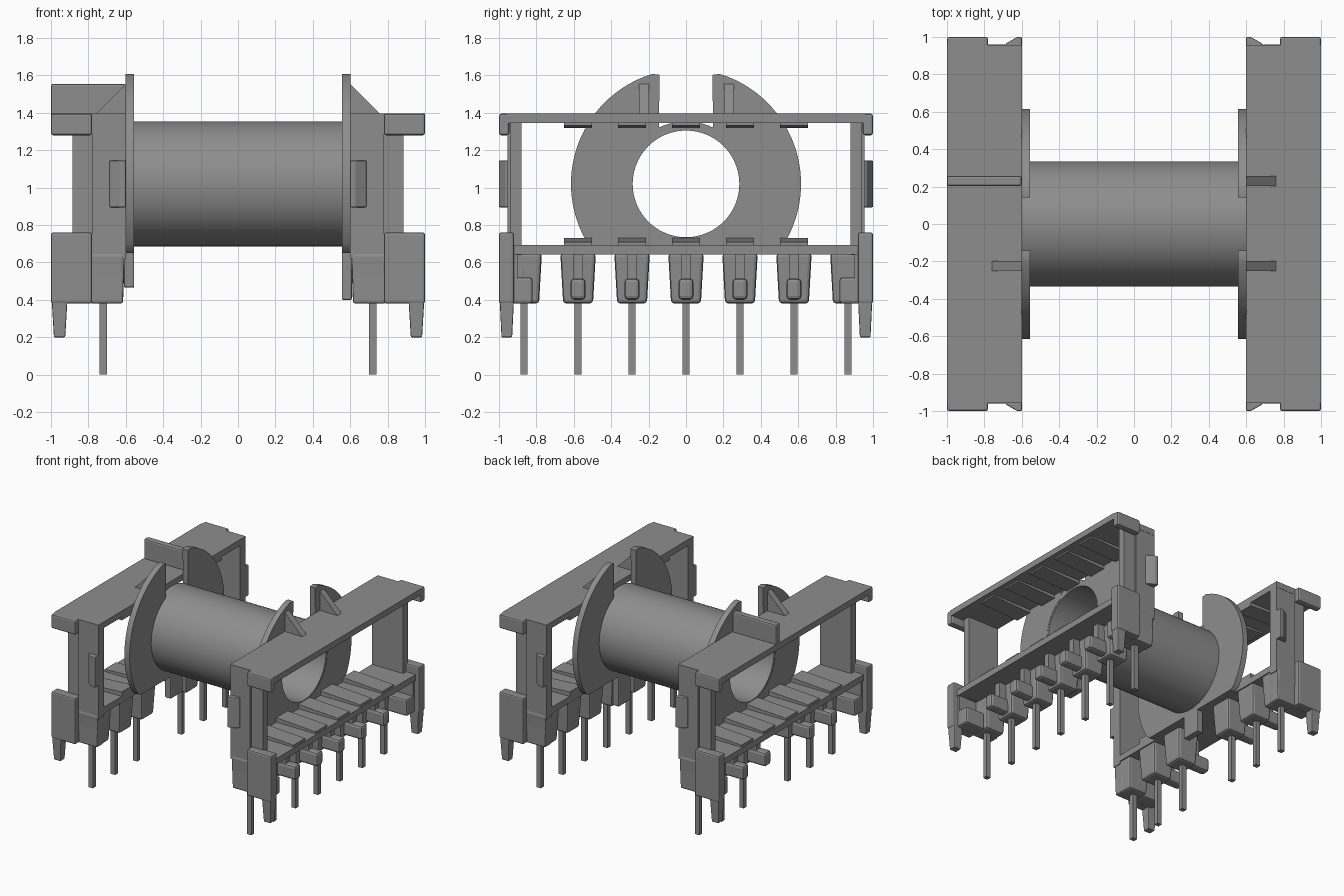
import bpy, bmesh, math

if "Cube" in bpy.data.objects:
    bpy.data.objects.remove(bpy.data.objects["Cube"])

GREY = (0.27, 0.27, 0.27, 1.0)
mat = bpy.data.materials.new("matte_grey")
mat.use_nodes = True
mat.diffuse_color = GREY
bsdf = mat.node_tree.nodes["Principled BSDF"]
bsdf.inputs["Base Color"].default_value = GREY
bsdf.inputs["Roughness"].default_value = 0.6


def finish(name, bm, bevel=0.0, smooth=False):
    """Turn a bmesh into a named object."""
    bmesh.ops.recalc_face_normals(bm, faces=bm.faces)
    me = bpy.data.meshes.new(name)
    bm.to_mesh(me)
    bm.free()
    me.materials.append(mat)
    ob = bpy.data.objects.new(name, me)
    bpy.context.collection.objects.link(ob)
    if bevel:
        mod = ob.modifiers.new("rounding", "BEVEL")
        mod.width = bevel
        mod.segments = 2
        mod.limit_method = "ANGLE"
    if smooth:
        bpy.ops.object.select_all(action="DESELECT")
        ob.select_set(True)
        bpy.context.view_layer.objects.active = ob
        bpy.ops.object.shade_smooth_by_angle(angle=math.radians(30))
    return ob


def box(name, x, y, z, bevel=0.0, taper=(1, 1)):
    """Box from three ranges; taper scales the bottom end."""
    bm = bmesh.new()
    bmesh.ops.create_cube(bm, size=1)
    cx, cy = sum(x) / 2, sum(y) / 2
    for v in bm.verts:
        tx, ty = taper if v.co.z < 0 else (1, 1)
        v.co = (cx + v.co.x * abs(x[1] - x[0]) * tx,
                cy + v.co.y * abs(y[1] - y[0]) * ty,
                sum(z) / 2 + v.co.z * abs(z[1] - z[0]))
    return finish(name, bm, bevel)


def prism(name, points, offset, bevel=0.0):
    """Extrude a planar outline along an offset."""
    bm = bmesh.new()
    face = bm.faces.new([bm.verts.new(p) for p in points])
    ext = bmesh.ops.extrude_face_region(bm, geom=[face])
    bmesh.ops.translate(bm, vec=offset,
                        verts=[g for g in ext["geom"] if isinstance(g, bmesh.types.BMVert)])
    return finish(name, bm, bevel)


def ring_strip(name, pairs, x0, x1, closed):
    """Solid plate from matching inner/outer (y, z) points."""
    bm = bmesh.new()
    rows = [[bm.verts.new((x, *p)) for x, p in
             ((x0, i), (x0, o), (x1, o), (x1, i))] for i, o in pairs]
    n = len(rows)
    for k in range(n if closed else n - 1):
        a, b = rows[k], rows[(k + 1) % n]
        for j in range(4):
            bm.faces.new((a[j], a[(j + 1) % 4], b[(j + 1) % 4], b[j]))
    if not closed:
        bm.faces.new(rows[0])
        bm.faces.new(rows[-1])
    return finish(name, bm, 0, True)


CZ = 1.02                 # bore centre height
PITCH = 0.2885            # pin spacing


def polar(r, a):
    return (r * math.sin(a), CZ + r * math.cos(a))


# Winding tube
N = 96
ring = [(polar(0.285, 2 * math.pi * k / N), polar(0.334, 2 * math.pi * k / N)) for k in range(N)]
ring_strip("winding_tube", ring, -0.6, 0.6, True)

# Flange outline: slotted at the top, flat at the bottom
flange = []
ai, ao = math.asin(0.145 / 0.30), math.asin(0.145 / 0.615)
for k in range(N + 1):
    t = k / N
    a = ao + t * (2 * math.pi - 2 * ao)
    r = 0.615
    if math.cos(a) < 0:
        r = min(r, 0.37 / -math.cos(a))
    if k in (0, N):
        r = 0.60
    flange.append((polar(0.30, ai + t * (2 * math.pi - 2 * ai)), polar(r, a)))

for s, side in ((1, "left"), (-1, "right")):
    def X(a, b):
        return (s * a, s * b)

    ring_strip(side + "_flange", flange, s * 0.555, s * 0.602, False)

    # Top and bottom rails of the frame
    box(side + "_top_rail", X(0.6, 1.0), (-0.957, 0.957), (1.345, 1.395))
    box(side + "_bottom_rail", X(0.6, 0.97), (-0.95, 0.95), (0.642, 0.693))

    # Wedge ridges facing into the core window
    for k in range(-3, 4):
        y = k * PITCH
        if abs(k) < 3:
            for z, h, label in ((0.69, 0.04, "lower"), (1.348, -0.03, "upper")):
                prism(f"{side}_{label}_ridge",
                      [(s * 0.6, y - 0.075, z), (s * 0.96, y - 0.075, z),
                       (s * 0.96, y - 0.075, z + h * 0.5), (s * 0.6, y - 0.075, z + h)],
                      (0, 0.15, 0))

        # Pin sockets, wire knobs and pins
        if s < 0 and k == 0:
            continue
        box(side + "_pin_socket", X(0.605, 0.80), (y - 0.095, y + 0.095), (0.38, 0.65),
            0.018, (0.86, 0.84))
        box(side + "_pin", X(0.70, 0.74), (y - 0.019, y + 0.019), (0.0, 0.42))
        if abs(k) < 3:
            box(side + "_wire_knob", X(0.76, 0.95), (y - 0.04, y + 0.04), (0.40, 0.515), 0.02)
            box(side + "_knob_web", X(0.76, 0.86), (y - 0.025, y + 0.025), (0.50, 0.65))

    # Inner tongue under the flange
    box(side + "_inner_tongue", X(0.555, 0.61), (-0.08, 0.08),
        (0.40 if s > 0 else 0.465, 0.67), 0.008)

    # Ends of the frame
    for e in (1, -1):
        def Y(a, b):
            return (e * a, e * b)

        box(side + "_post", X(0.6, 0.78), Y(0.88, 0.955), (0.62, 1.39))
        box(side + "_post_edge", X(0.77, 0.885), Y(0.88, 0.94), (0.64, 1.39))
        box(side + "_post_foot", X(0.605, 0.80), Y(0.86, 0.955), (0.38, 0.65), 0.012, (0.9, 0.95))
        box(side + "_top_corner", X(0.78, 1.0), Y(0.945, 1.0), (1.28, 1.395), 0.012)
        box(side + "_end_block", X(0.78, 1.0), Y(0.92, 1.0), (0.38, 0.76), 0.012)
        box(side + "_end_hook", X(0.78, 0.96), Y(0.82, 0.94), (0.38, 0.52), 0.015)
        box(side + "_end_hook_top", X(0.78, 0.96), Y(0.90, 0.94), (0.50, 0.66))
        box(side + "_standoff", X(0.912, 0.996), Y(0.92, 0.996), (0.20, 0.40), 0.006, (0.72, 0.75))
        # Tapered side tab
        prism(side + "_side_tab",
              [(s * 0.6, e * 0.94, 0.895), (s * 0.69, e * 0.94, 0.895),
               (s * 0.685, e * 0.965, 0.895), (s * 0.625, e * 1.0, 0.895),
               (s * 0.6, e * 1.0, 0.895)], (0, 0, 0.25), 0.006)

    # Ribs bracing the flange; one is a long fin
    for y in (0.23, -0.225):
        if s < 0 and y > 0:
            box("long_fin", (-1.0, -0.6), (0.203, 0.257), (1.385, 1.555), 0.012)
        else:
            prism(side + "_gusset",
                  [(s * 0.6, y - 0.027, 1.39), (s * 0.765, y - 0.027, 1.39),
                   (s * 0.6, y - 0.027, 1.555)], (0, 0.054, 0))
